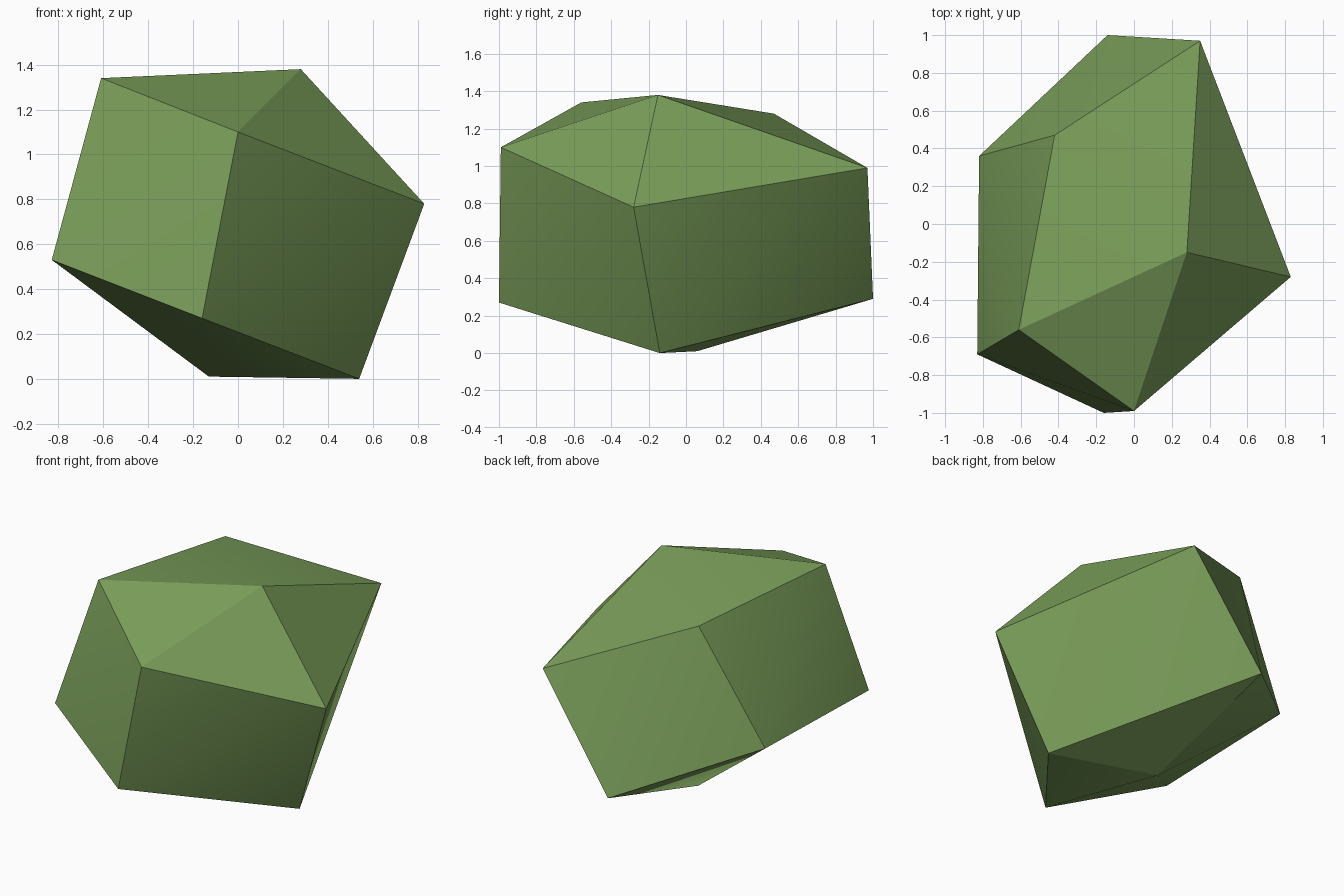
import bpy
import bmesh
import math

default_cube = bpy.data.objects.get("Cube")
if default_cube:
    bpy.data.objects.remove(default_cube, do_unlink=True)


def flat_material(name, rgb):
    color = (*rgb, 1.0)
    material = bpy.data.materials.new(name)
    material.use_nodes = True
    material.diffuse_color = color
    shader = material.node_tree.nodes["Principled BSDF"]
    shader.inputs["Base Color"].default_value = color
    shader.inputs["Roughness"].default_value = 0.9
    return material


# Five-sided irregular stone: upper rim, lower rim and a peak at each end
upper_rim = [(0.35, 0.97, 0.99), (-0.42, 0.47, 1.28), (-0.61, -0.56, 1.34),
             (0.0, -0.99, 1.10), (0.83, -0.28, 0.78)]
lower_rim = [(-0.14, 1.0, 0.29), (-0.82, 0.36, 0.55), (-0.83, -0.69, 0.53),
             (-0.16, -1.0, 0.27), (0.54, -0.14, 0.0)]
peaks = [(0.28, -0.15, 1.38), (-0.13, 0.06, 0.01)]

# Wrap the corners in a faceted shell
bm = bmesh.new()
for corner in upper_rim + lower_rim + peaks:
    bm.verts.new(corner)
bmesh.ops.convex_hull(bm, input=bm.verts[:])
bmesh.ops.recalc_face_normals(bm, faces=bm.faces[:])

mesh = bpy.data.meshes.new("faceted_stone")
bm.to_mesh(mesh)
bm.free()
mesh.materials.append(flat_material("moss green", (0.195, 0.342, 0.102)))

stone = bpy.data.objects.new("faceted_stone", mesh)
bpy.context.collection.objects.link(stone)

# Blend only the slight bends inside each large facet
bpy.ops.object.select_all(action="DESELECT")
stone.select_set(True)
bpy.context.view_layer.objects.active = stone
bpy.ops.object.shade_smooth_by_angle(angle=math.radians(22))
